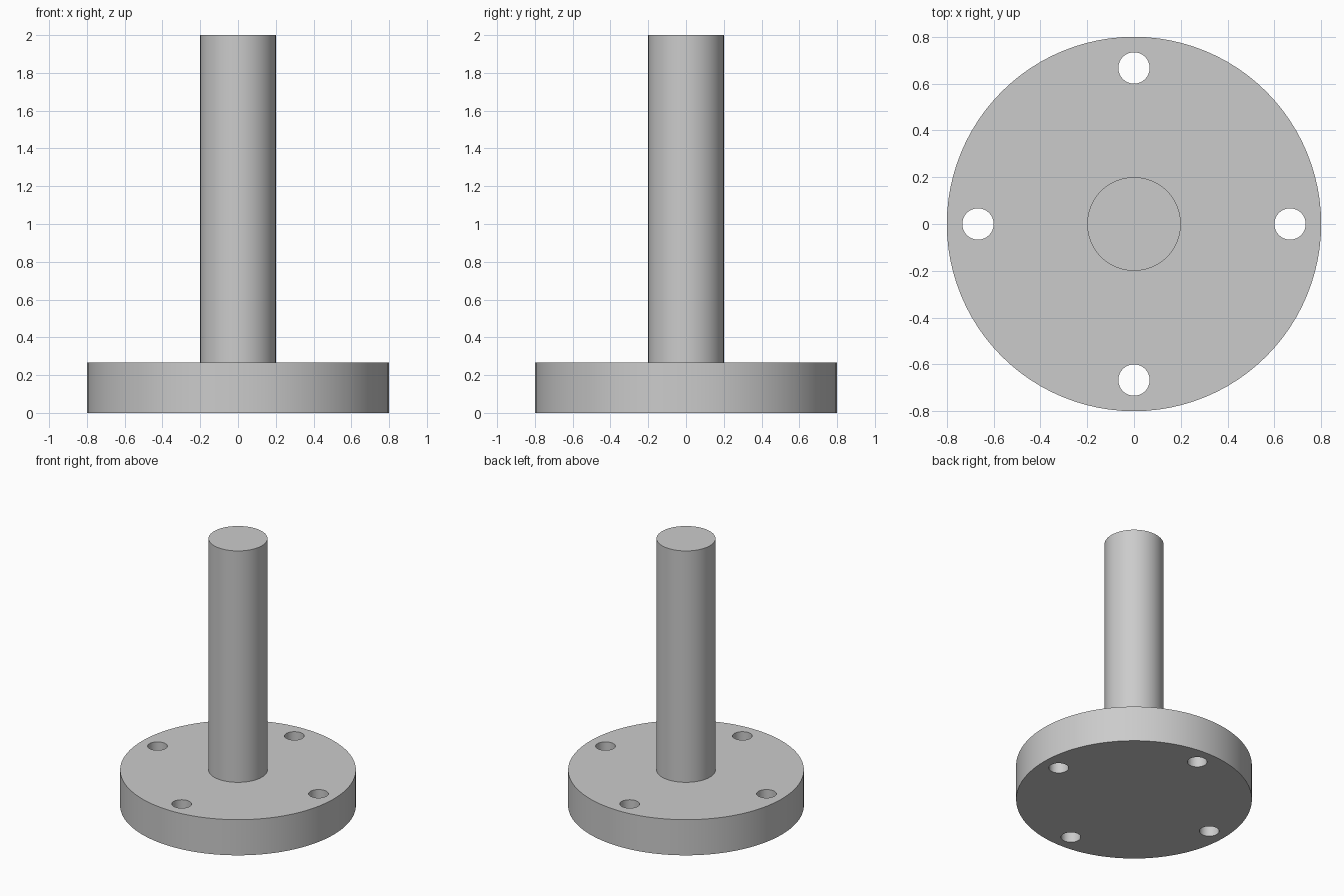
import bpy
import bmesh
import math
from mathutils import Vector

cube = bpy.data.objects.get("Cube")
if cube:
    bpy.data.objects.remove(cube, do_unlink=True)

FLANGE_R, FLANGE_H = 0.8, 0.267
SHAFT_R, TOP = 0.2, 2.0
HOLE_R, BOLT_CIRCLE = 0.067, 0.667
HOLES = 4

grey = bpy.data.materials.new("plain grey")
grey.use_nodes = True
colour = (0.6, 0.6, 0.6, 1)
grey.diffuse_color = colour
grey.node_tree.nodes["Principled BSDF"].inputs["Base Color"].default_value = colour


def lathe(name, profile, segments):
    """Spin a radius/height profile about z into a closed solid."""
    bm = bmesh.new()
    verts = [bm.verts.new((r, 0, z)) for r, z in profile]
    edges = [bm.edges.new(pair) for pair in zip(verts, verts[1:])]
    bmesh.ops.spin(bm, geom=verts + edges, cent=(0, 0, 0), axis=(0, 0, 1),
                   angle=math.tau, steps=segments, use_duplicate=False)
    bmesh.ops.remove_doubles(bm, verts=bm.verts, dist=1e-4)
    bmesh.ops.recalc_face_normals(bm, faces=bm.faces)
    mesh = bpy.data.meshes.new(name)
    bm.to_mesh(mesh)
    bm.free()
    mesh.materials.append(grey)
    obj = bpy.data.objects.new(name, mesh)
    bpy.context.collection.objects.link(obj)
    return obj


# Round flange and shaft as one turned solid
body = lathe("flanged_shaft", [(0, 0), (FLANGE_R, 0), (FLANGE_R, FLANGE_H),
                               (SHAFT_R, FLANGE_H), (SHAFT_R, TOP), (0, TOP)], 96)

# Drills for the bolt holes, joined in one cutter
bm = bmesh.new()
for i in range(HOLES):
    a = math.tau * i / HOLES
    drill = bmesh.ops.create_cone(bm, cap_ends=True, segments=48, radius1=HOLE_R,
                                  radius2=HOLE_R, depth=FLANGE_H * 2)
    centre = Vector((math.cos(a), math.sin(a), 0)) * BOLT_CIRCLE
    centre.z = FLANGE_H / 2
    bmesh.ops.translate(bm, verts=drill["verts"], vec=centre)
mesh = bpy.data.meshes.new("bolt_hole_cutter")
bm.to_mesh(mesh)
bm.free()
mesh.materials.append(grey)
cutter = bpy.data.objects.new("bolt_hole_cutter", mesh)
cutter.hide_render = True
bpy.context.collection.objects.link(cutter)

# Drill the flange, then drop the cutter
cut = body.modifiers.new("bolt_holes", 'BOOLEAN')
cut.operation = 'DIFFERENCE'
cut.solver = 'EXACT'
cut.object = cutter
bpy.ops.object.select_all(action='DESELECT')
body.select_set(True)
bpy.context.view_layer.objects.active = body
bpy.ops.object.modifier_apply(modifier=cut.name)
bpy.data.objects.remove(cutter, do_unlink=True)

# Smooth round walls, crisp rims
bpy.ops.object.shade_smooth_by_angle(angle=math.radians(30))
